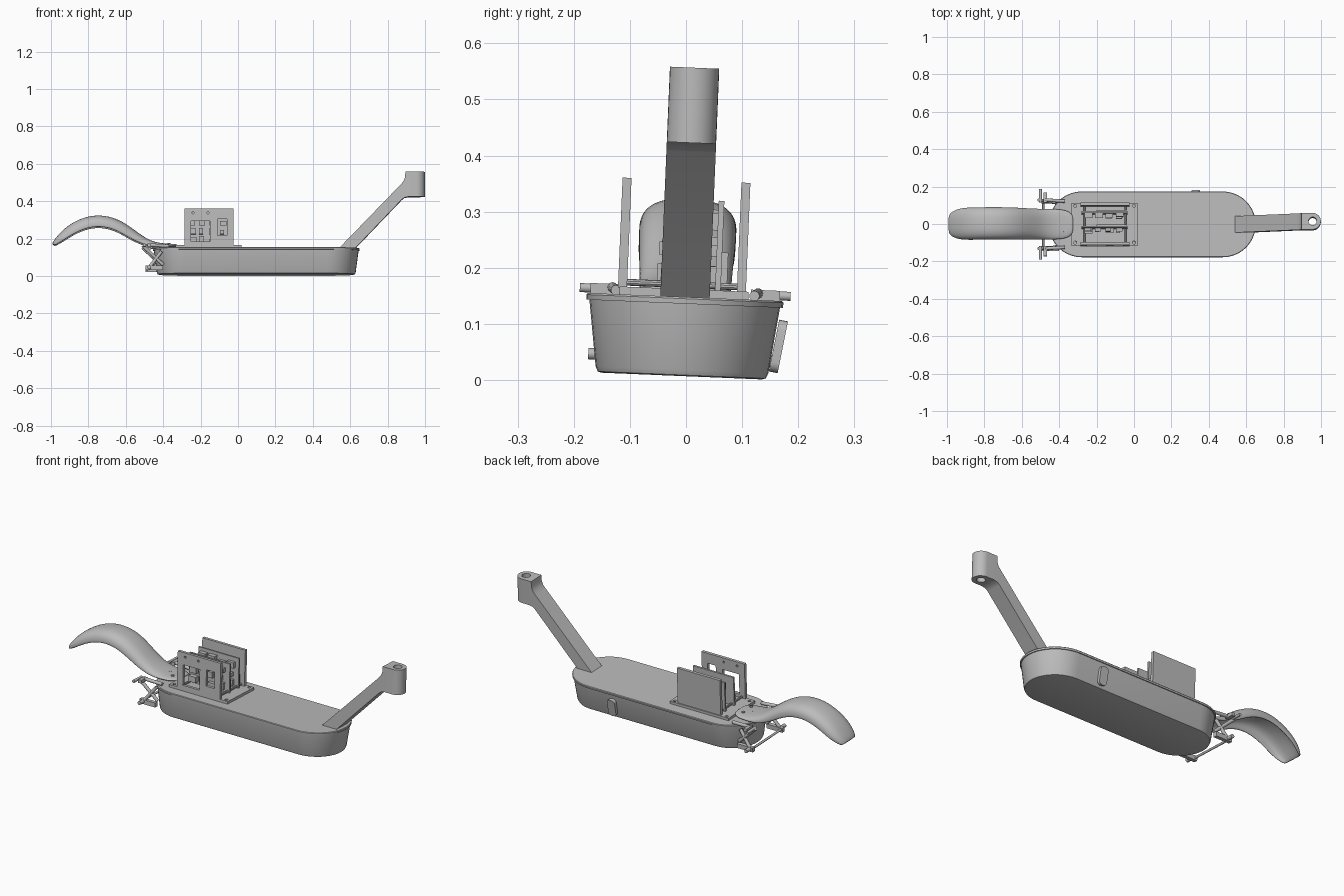
import bpy, bmesh, math, random
from mathutils import Vector, Matrix

cube = bpy.data.objects.get("Cube")
if cube:
    bpy.data.objects.remove(cube, do_unlink=True)

# The whole assembly leans slightly about its long axis
LEAN = Matrix.Translation((0, -0.008, 0)) @ Matrix.Rotation(math.radians(-2.4), 4, 'X')

grey = bpy.data.materials.new("plain grey")
grey.use_nodes = True
COLOUR = (0.5, 0.5, 0.5, 1)
grey.diffuse_color = COLOUR
grey.node_tree.nodes["Principled BSDF"].inputs["Base Color"].default_value = COLOUR


def finish(bm, name, smooth=True):
    bmesh.ops.recalc_face_normals(bm, faces=bm.faces)
    me = bpy.data.meshes.new(name)
    bm.to_mesh(me)
    bm.free()
    me.materials.append(grey)
    ob = bpy.data.objects.new(name, me)
    bpy.context.collection.objects.link(ob)
    ob.matrix_world = LEAN
    if smooth:
        bpy.ops.object.select_all(action='DESELECT')
        ob.select_set(True)
        bpy.context.view_layer.objects.active = ob
        bpy.ops.object.shade_smooth_by_angle(angle=math.radians(35))
    return ob


def add_box(bm, x, y, z):
    size = [b - a for a, b in (x, y, z)]
    mid = [(a + b) / 2 for a, b in (x, y, z)]
    bmesh.ops.create_cube(bm, size=1, matrix=Matrix.Translation(mid) @ Matrix.Diagonal((*size, 1)))


def add_rod(bm, a, b, r, n=16):
    a, b = Vector(a), Vector(b)
    d = b - a
    m = Matrix.Translation((a + b) / 2) @ d.to_track_quat('Z', 'Y').to_matrix().to_4x4()
    bmesh.ops.create_cone(bm, cap_ends=True, segments=n, radius1=r, radius2=r, depth=d.length, matrix=m)


def circle(cx, cy, r, n=20):
    return [(cx + r * math.cos(i * math.tau / n), cy + r * math.sin(i * math.tau / n)) for i in range(n)]


def rect(x0, x1, y0, y1):
    return [(x0, y0), (x1, y0), (x1, y1), (x0, y1)]


def plate(name, loops, thick, place):
    """Filled outline with holes, given thickness and moved into place."""
    cu = bpy.data.curves.new(name, 'CURVE')
    cu.dimensions, cu.fill_mode, cu.extrude = '2D', 'BOTH', thick / 2
    for loop in loops:
        sp = cu.splines.new('POLY')
        sp.points.add(len(loop) - 1)
        for p, (u, v) in zip(sp.points, loop):
            p.co = (u, v, 0, 1)
        sp.use_cyclic_u = True
    tmp = bpy.data.objects.new(name, cu)
    bm = bmesh.new()
    bm.from_mesh(tmp.to_mesh())
    tmp.to_mesh_clear()
    bpy.data.objects.remove(tmp)
    bpy.data.curves.remove(cu)
    bmesh.ops.remove_doubles(bm, verts=bm.verts, dist=1e-5)
    bm.transform(place)
    return finish(bm, name)


def upright(y):
    return Matrix.Translation((0, y, 0)) @ Matrix.Rotation(math.pi / 2, 4, 'X')


def stadium(r, x0=-0.28, x1=0.475, n=20):
    left = [(x0 - r * math.sin(t), -r * math.cos(t)) for t in (math.pi * (1 - i / n) for i in range(n + 1))]
    right = [(x1 + r * math.sin(t), -r * math.cos(t)) for t in (math.pi * i / n for i in range(n + 1))]
    return left + right


def loft(name, rings):
    bm = bmesh.new()
    rows = [[bm.verts.new((u, v, z)) for u, v in stadium(r)] for r, z in rings]
    for a, b in zip(rows, rows[1:]):
        for i in range(len(a)):
            j = (i + 1) % len(a)
            bm.faces.new((a[i], a[j], b[j], b[i]))
    bm.faces.new(rows[0])
    bm.faces.new(rows[-1])
    return finish(bm, name)


# Deck tub and lid
loft("deck_tub", [(0.143, 0.007), (0.15, 0.009), (0.154, 0.018), (0.17, 0.136)])
loft("deck_lid", [(0.175, 0.136), (0.176, 0.145), (0.173, 0.148)])

# Sloping neck and the drilled head
neck = [(0.54, 0.147), (0.62, 0.14), (0.875, 0.407), (0.889, 0.418), (0.91, 0.423),
        (0.91, 0.557), (0.895, 0.557), (0.893, 0.525), (0.885, 0.505), (0.87, 0.488)]
plate("neck", [neck], 0.088, upright(0))
arc = [(0.955 + 0.044 * math.cos(t), 0.044 * math.sin(t))
       for t in (math.pi * (i / 16 - 0.5) for i in range(17))]
plate("neck_head", [[(0.9, 0.044), (0.9, -0.044)] + arc, circle(0.955, 0, 0.022)], 0.134,
      Matrix.Translation((0, 0, 0.49)))

# Rear mudguard: an arch swept along x, z with half width and depth
path = [(-0.998, 0.172, 0.06, 0.022), (-0.965, 0.218, 0.085, 0.045), (-0.91, 0.272, 0.088, 0.058),
        (-0.83, 0.314, 0.088, 0.064), (-0.75, 0.328, 0.088, 0.066), (-0.67, 0.316, 0.088, 0.064),
        (-0.6, 0.282, 0.087, 0.06), (-0.53, 0.228, 0.084, 0.05), (-0.47, 0.188, 0.083, 0.034),
        (-0.41, 0.174, 0.083, 0.018), (-0.35, 0.171, 0.075, 0.014), (-0.325, 0.171, 0.045, 0.012)]
bm = bmesh.new()
rows = []
for i, (x, z, w, d) in enumerate(path):
    a, b = path[max(i - 1, 0)], path[min(i + 1, len(path) - 1)]
    t = Vector((b[0] - a[0], 0, b[1] - a[1])).normalized()
    down = Vector((t.z, 0, -t.x))
    row = []
    for k in range(13):
        c = math.cos(math.pi * k / 12)
        s = math.sin(math.pi * k / 12)
        u = math.copysign(abs(c) ** 0.75, c)
        row.append(bm.verts.new(Vector((x, u * w, z)) + down * d * (1 - s ** 0.75)))
    rows.append(row)
for a, b in zip(rows, rows[1:]):
    for k in range(12):
        bm.faces.new((a[k], a[k + 1], b[k + 1], b[k]))
guard = finish(bm, "rear_mudguard")
for f in guard.data.polygons:
    f.use_smooth = True
if sum(f.normal.z for f in guard.data.polygons) < 0:
    guard.data.flip_normals()
solid = guard.modifiers.new("thickness", 'SOLIDIFY')
solid.thickness, solid.offset = 0.012, -1
guard.modifiers.new("smooth", 'SUBSURF').levels = 2
guard.modifiers["smooth"].render_levels = 2

# Mudguard bolts
bm = bmesh.new()
for x, y in ((-0.41, 0), (-0.37, 0.035), (-0.37, -0.035)):
    add_rod(bm, (x, y, 0.165), (x, y, 0.176), 0.008)
finish(bm, "mudguard_bolts")

# Axle mounts on both sides, joined by a thin axle
for side, sign in (("left", 1), ("right", -1)):
    y = 0.13 * sign
    bm = bmesh.new()
    add_rod(bm, (-0.37, y * 0.95, 0.155), (-0.475, y, 0.16), 0.009)
    add_rod(bm, (-0.4, y * 0.9, 0.055), (-0.51, y, 0.157), 0.009)
    add_rod(bm, (-0.41, y * 0.9, 0.125), (-0.475, y, 0.04), 0.009)
    add_rod(bm, (-0.5, y * 0.9, 0.157), (-0.5, y + 0.058 * sign, 0.157), 0.008)
    add_rod(bm, (-0.475, y * 0.9, 0.04), (-0.475, y + 0.038 * sign, 0.04), 0.01)
    add_box(bm, (-0.495, -0.4), sorted((y * 0.9, y * 1.06)), (0.026, 0.05))
    add_box(bm, (-0.485, -0.465), sorted((y * 0.9, y * 1.3)), (0.148, 0.166))
    finish(bm, side + "_axle_mount")
bm = bmesh.new()
add_rod(bm, (-0.485, -0.13, 0.04), (-0.485, 0.13, 0.04), 0.006)
finish(bm, "rear_axle")

# Side cover on the back wall
bm = bmesh.new()
add_box(bm, (-0.023, 0.023), (-0.008, 0.008), (-0.047, 0.047))
bmesh.ops.bevel(bm, geom=[e for e in bm.edges if abs(e.verts[0].co.y - e.verts[1].co.y) > 0.01],
                offset=0.018, segments=5, affect='EDGES', profile=0.5)
bm.transform(Matrix.Translation((0.33, 0.17, 0.067)) @ Matrix.Rotation(math.radians(-9), 4, 'X'))
finish(bm, "side_cover")

# Electronics base with corner holes
holes = [circle(x, y, 0.008, 12) for x in (-0.315, 0.0) for y in (-0.098, 0.098)]
plate("electronics_base", [rect(-0.335, 0.02, -0.117, 0.113)] + holes, 0.014,
      Matrix.Translation((0, 0, 0.155)))

# Outer panels: windowed at the front, plain at the back
windows = [rect(-0.25, -0.15, 0.18, 0.29), rect(-0.11, -0.06, 0.212, 0.3)]
small = [circle(x, 0.333, 0.006, 10) for x in (-0.24, -0.16)]
panel = rect(-0.285, -0.025, 0.16, 0.356)
plate("front_panel", [panel] + windows + small, 0.016, upright(-0.112))
plate("back_panel", [panel], 0.016, upright(0.1))

# Two circuit boards carrying chips
random.seed(4)
for name, y, top, way in (("inner_board", 0.058, 0.322, -1), ("outer_board", -0.02, 0.318, -1)):
    bm = bmesh.new()
    add_box(bm, (-0.28, -0.035), (y - 0.005, y + 0.005), (0.16, top))
    for i in range(4):
        for j in range(3):
            x, z = -0.265 + i * 0.056, 0.175 + j * 0.047
            w, h, d = (random.uniform(0.02, 0.045) for _ in range(3))
            add_box(bm, (x, x + w), sorted((y, y + way * (0.008 + d * 0.55))), (z, z + h * 0.9))
    add_box(bm, (-0.2, -0.04), (y + 0.004, y + 0.016), (0.175, 0.23))
    finish(bm, name, False)

# Pegs tying the panels together
bm = bmesh.new()
for x in (-0.265, -0.045):
    add_rod(bm, (x, -0.105, 0.17), (x, 0.095, 0.17), 0.006, 10)
finish(bm, "panel_pegs")
